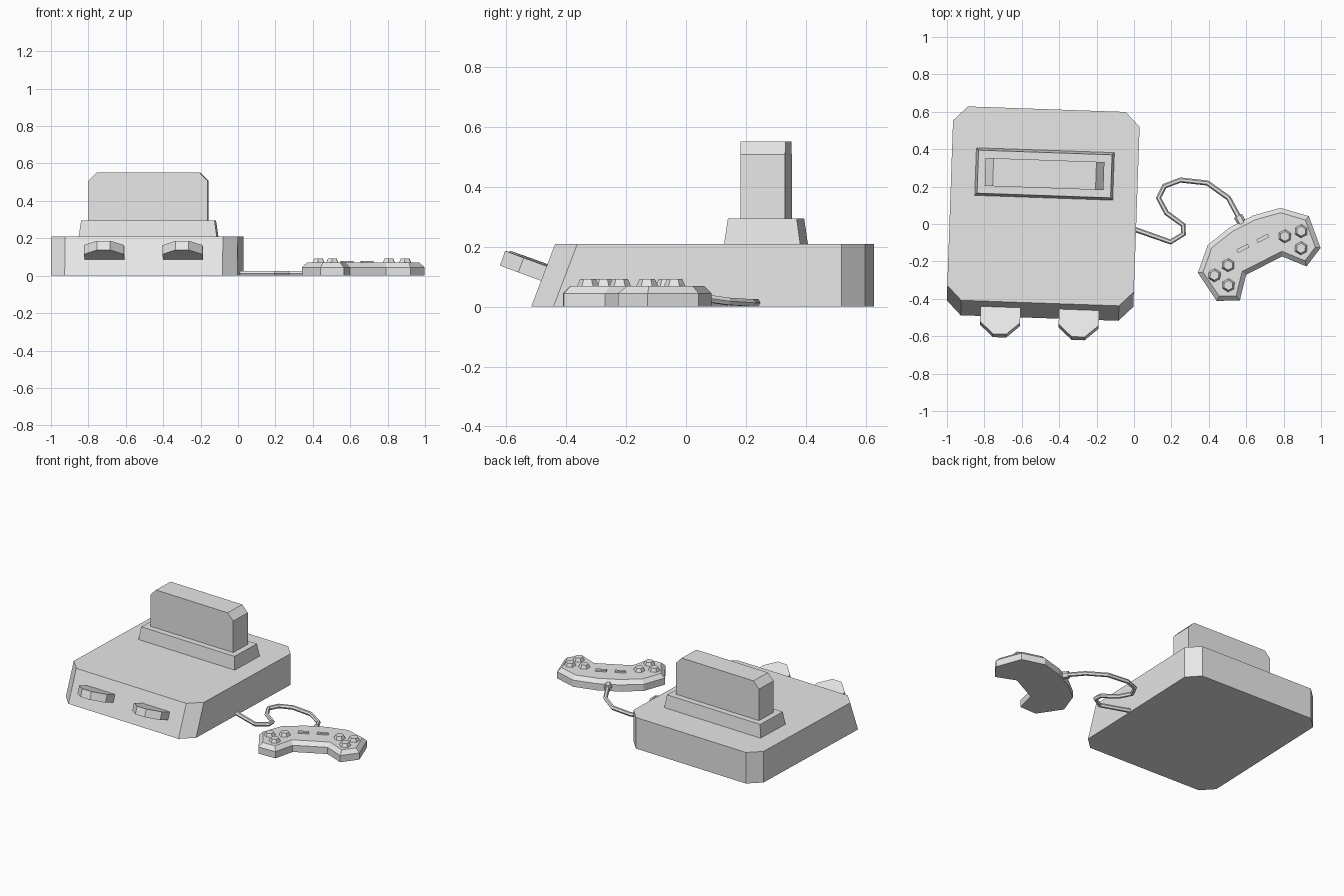
import bpy, bmesh
from math import radians
from mathutils import Matrix, Vector

if "Cube" in bpy.data.objects:
    bpy.data.objects.remove(bpy.data.objects["Cube"], do_unlink=True)

grey = bpy.data.materials.new("plain_grey")
grey.use_nodes = True
grey.diffuse_color = (0.8, 0.8, 0.8, 1)
grey.node_tree.nodes["Principled BSDF"].inputs["Base Color"].default_value = (0.8, 0.8, 0.8, 1)


def place(x, y, z, angle=0, axis='Z'):
    return Matrix.Translation((x, y, z)) @ Matrix.Rotation(radians(angle), 4, axis)


def loft(name, bottom, top, z0, z1, matrix, bevel=0):
    """Solid between two outlines, with an optional chamfered top rim."""
    bm = bmesh.new()
    low = [bm.verts.new((x, y, z0)) for x, y in bottom]
    high = [bm.verts.new((x, y, z1)) for x, y in top]
    n = len(low)
    bm.faces.new(low[::-1])
    cap = bm.faces.new(high)
    for i in range(n):
        j = (i + 1) % n
        bm.faces.new((low[i], low[j], high[j], high[i]))
    bmesh.ops.recalc_face_normals(bm, faces=bm.faces)
    if bevel:
        bmesh.ops.inset_region(bm, faces=[cap], thickness=bevel, depth=bevel,
                               use_even_offset=True)
    mesh = bpy.data.meshes.new(name)
    bm.to_mesh(mesh)
    bm.free()
    mesh.transform(matrix)
    mesh.materials.append(grey)
    obj = bpy.data.objects.new(name, mesh)
    bpy.context.collection.objects.link(obj)
    return obj


def rect(w, d, y=0):
    return [(-w, y - d), (w, y - d), (w, y + d), (-w, y + d)]


def mirrored(half):
    return half + [(-x, y) for x, y in reversed(half)]


def ring(radius, sides=6):
    return [tuple((Matrix.Rotation(radians(360 * i / sides), 2) @ Vector((radius, 0))))
            for i in range(sides)]


# Console body: chamfered corners and a sloping front
console = place(-0.484, 0.1, 0, -2)


def body_outline(front):
    w, back, c = 0.499, 0.514, 0.077
    return mirrored([(w - c, front), (w, front + c), (w, back - c), (w - c, back)])


loft("console_body", body_outline(-0.603), body_outline(-0.523), 0, 0.21, console)

# Raised slot and the cartridge standing in it
slot_y = 0.1675
loft("cartridge_slot", rect(0.37, 0.128, slot_y), rect(0.357, 0.115, slot_y),
     0.205, 0.295, console)
side = mirrored([(0.3175, 0.29), (0.3175, 0.508), (0.275, 0.552)])
loft("cartridge", side, side, 0, 0.15,
     console @ place(0, slot_y + 0.075, 0, 90, 'X'))

# Two plugs in the sloping front
plug = mirrored([(0.107, 0.02), (0.107, -0.085), (0.035, -0.153)])
for label, x in (("right", -0.21), ("left", 0.21)):
    loft(label + "_plug", plug, plug, -0.026, 0.026,
         console @ place(x, -0.561, 0.11, -20, 'X'))

# Controller shell
pad = place(0.647, -0.127, 0, 27)
shell = mirrored([(0.07, 0.158), (0.218, 0.128), (0.333, 0.02),
                  (0.312, -0.16), (0.2, -0.214), (0.108, -0.107)])
loft("controller_shell", shell, shell, 0, 0.045, pad, bevel=0.025)

# Round and flat controller buttons, mirrored
for label, s in (("left", 1), ("right", -1)):
    for i, (x, y) in enumerate([(0.17, -0.018), (0.26, -0.033), (0.218, -0.114)]):
        loft(f"{label}_button_{i + 1}", ring(0.037), ring(0.026), 0.068, 0.092,
             pad @ place(s * x, y, 0))
    loft(label + "_flat_button", rect(0.034, 0.01), rect(0.034, 0.01), 0.068, 0.08,
         pad @ place(s * 0.06, 0.026, 0))

# Cable and its sleeve at the controller
path = [(-0.02, -0.02), (0.195, -0.096), (0.265, -0.053), (0.262, -0.005),
        (0.174, 0.059), (0.131, 0.139), (0.163, 0.203), (0.249, 0.235),
        (0.393, 0.219), (0.505, 0.139), (0.575, 0.01)]


def tube(name, points, radius):
    curve = bpy.data.curves.new(name, 'CURVE')
    curve.dimensions = '3D'
    curve.bevel_depth = radius
    curve.bevel_resolution = 1
    curve.use_fill_caps = True
    spline = curve.splines.new('POLY')
    spline.points.add(len(points) - 1)
    for p, co in zip(spline.points, points):
        p.co = (*co, 1)
    spline.use_smooth = False
    curve.materials.append(grey)
    obj = bpy.data.objects.new(name, curve)
    bpy.context.collection.objects.link(obj)


heights = [0.013] * (len(path) - 2) + [0.018, 0.036]
tube("cable", [(x, y, z) for (x, y), z in zip(path, heights)], 0.014)
tube("cable_sleeve", [(0.556, 0.043, 0.032), (0.585, -0.01, 0.036)], 0.024)
